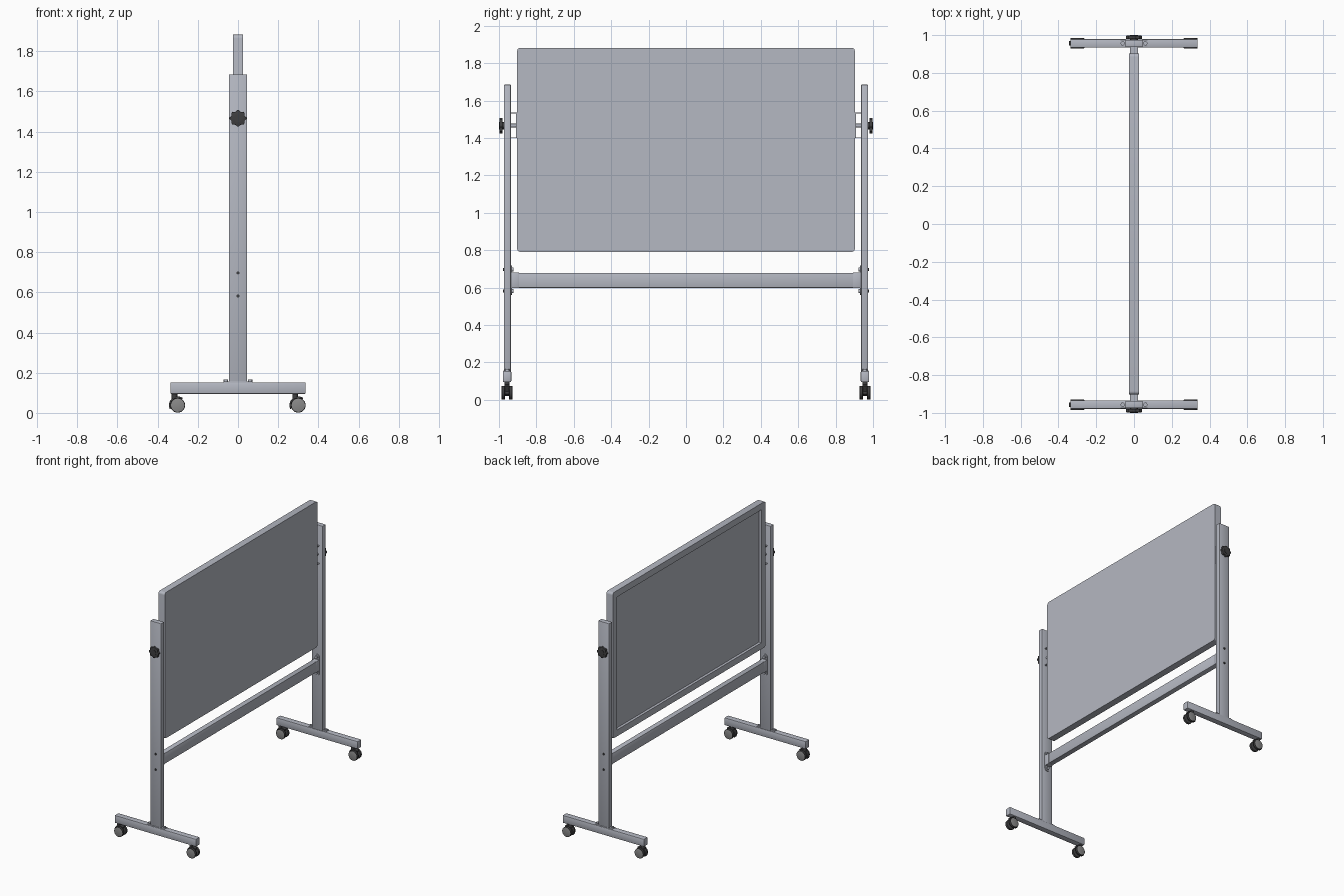
import bpy, bmesh, math
from mathutils import Matrix, Vector

cube = bpy.data.objects.get("Cube")
if cube:
    bpy.data.objects.remove(cube, do_unlink=True)


def material(name, color):
    m = bpy.data.materials.new(name)
    m.use_nodes = True
    m.diffuse_color = (*color, 1)
    m.node_tree.nodes["Principled BSDF"].inputs["Base Color"].default_value = (*color, 1)
    return m


METAL = material("pale grey metal", (0.46, 0.48, 0.54))
DARK = material("dark plastic", (0.05, 0.05, 0.052))
GREY = material("mid grey wheel cap", (0.25, 0.25, 0.25))


def finish(name, bm, mats, smooth=False):
    bmesh.ops.recalc_face_normals(bm, faces=bm.faces[:])
    me = bpy.data.meshes.new(name)
    bm.to_mesh(me)
    bm.free()
    for m in mats:
        me.materials.append(m)
    ob = bpy.data.objects.new(name, me)
    bpy.context.scene.collection.objects.link(ob)
    if smooth:
        bpy.ops.object.select_all(action='DESELECT')
        ob.select_set(True)
        bpy.context.view_layer.objects.active = ob
        bpy.ops.object.shade_smooth_by_angle(angle=math.radians(35))
    return ob


def box(name, x, y, z, mat=METAL, bevel=0):
    """Box between the (low, high) limits on each axis."""
    lims = [sorted(v) for v in (x, y, z)]
    size = [b - a for a, b in lims]
    mid = [(a + b) / 2 for a, b in lims]
    bm = bmesh.new()
    bmesh.ops.create_cube(bm, size=1, matrix=Matrix.Translation(mid) @ Matrix.Diagonal((*size, 1)))
    if bevel:
        bmesh.ops.bevel(bm, geom=bm.edges[:], offset=bevel, segments=2, profile=0.5, affect='EDGES')
    return finish(name, bm, [mat], bevel > 0)


def prism(name, pts, y0, y1, mat=METAL, bevel=0):
    """Outline in x and z, extruded along y."""
    bm = bmesh.new()
    f = bm.faces.new([bm.verts.new((x, y0, z)) for x, z in pts])
    ext = bmesh.ops.extrude_face_region(bm, geom=[f])["geom"]
    bmesh.ops.translate(bm, verts=[v for v in ext if isinstance(v, bmesh.types.BMVert)], vec=(0, y1 - y0, 0))
    if bevel:
        rims = [e for e in bm.edges if abs(e.verts[0].co.y - e.verts[1].co.y) < 1e-6]
        bmesh.ops.bevel(bm, geom=rims, offset=bevel, segments=2, profile=0.5, affect='EDGES')
    return finish(name, bm, [mat], True)


def circle(cx, cz, r, n=24, a0=0.0, a1=math.tau):
    full = abs(a1 - a0 - math.tau) < 1e-6
    k = n if full else n - 1
    return [(cx + r * math.cos(a0 + (a1 - a0) * i / k), cz + r * math.sin(a0 + (a1 - a0) * i / k))
            for i in range(n)]


def upright_disc(name, x, y, z0, z1, r, mat):
    bm = bmesh.new()
    bmesh.ops.create_cone(bm, cap_ends=True, segments=16, radius1=r, radius2=r, depth=z1 - z0,
                          matrix=Matrix.Translation((x, y, (z0 + z1) / 2)))
    return finish(name, bm, [mat], True)


# Board: rounded slab with a framed recess on the -x side
HY, Z0, Z1, HX, R = 0.903, 0.791, 1.882, 0.026, 0.018
outline = []
for i, (cy, cz) in enumerate([(HY - R, Z1 - R), (R - HY, Z1 - R), (R - HY, Z0 + R), (HY - R, Z0 + R)]):
    outline += circle(cy, cz, R, 6, i * math.pi / 2, (i + 1) * math.pi / 2)
bm = bmesh.new()
back = [bm.verts.new((-HX, y, z)) for y, z in outline]
front = [bm.verts.new((HX, y, z)) for y, z in outline]
bm.faces.new(front)
face = bm.faces.new(back[::-1])
n = len(outline)
for i in range(n):
    bm.faces.new((back[i], back[(i + 1) % n], front[(i + 1) % n], front[i]))
# Inner rim is a plain rectangle: each corner group joins to one point
bmesh.ops.delete(bm, geom=[face], context='FACES_ONLY')
B, D = 0.048, 0.02
rect = [(HY - B, Z1 - B), (B - HY, Z1 - B), (B - HY, Z0 + B), (HY - B, Z0 + B)]
rim = [bm.verts.new((-HX, y, z)) for y, z in rect]
floor = [bm.verts.new((-HX + D, y, z)) for y, z in rect]
for i in range(4):
    j = (i + 1) % 4
    for k in range(5):
        bm.faces.new((back[i * 6 + k], back[i * 6 + k + 1], rim[i]))
    bm.faces.new((back[i * 6 + 5], back[j * 6], rim[j], rim[i]))
    bm.faces.new((rim[i], rim[j], floor[j], floor[i]))
bm.faces.new(floor)
finish("board", bm, [METAL], True)

# Lower cross rail
box("cross_rail", (-0.02, 0.02), (-0.896, 0.896), (0.599, 0.679), bevel=0.003)


def caster(tag, x, y):
    """Twin-wheel caster, trailing toward +x."""
    c = 0.038
    upright_disc(f"caster_stem_{tag}", x - 0.016, y, 0.06, 0.097, 0.014, DARK)
    prism(f"caster_hood_{tag}", circle(x, c, 0.044, 16, math.radians(55), math.radians(205)) + [(x, c - 0.008)],
          y - 0.013, y + 0.013, DARK, 0.002)
    prism(f"caster_axle_{tag}", circle(x, c, 0.012, 12), y - 0.02, y + 0.02, DARK)
    for s, side in ((-1, "a"), (1, "b")):
        wheel = prism(f"caster_wheel_{side}_{tag}", circle(x, c, 0.037), y + s * 0.011, y + s * 0.029, DARK, 0.004)
        wheel.data.materials.append(GREY)
        for p in wheel.data.polygons:
            if p.normal.y * s > 0.95:
                p.material_index = 1


for s, end in ((-1, "front"), (1, "back")):
    # Post, foot and the plate that joins them
    box(f"post_{end}", (-0.045, 0.045), (s * 0.936, s * 0.974), (0.15, 1.685), bevel=0.004)
    box(f"foot_{end}", (-0.337, 0.337), (s * 0.934, s * 0.979), (0.095, 0.152), bevel=0.005)
    box(f"foot_plate_{end}", (-0.072, 0.072), (s * 0.937, s * 0.976), (0.15, 0.157), bevel=0.002)
    for sx, side in ((-1, "right"), (1, "left")):
        upright_disc(f"foot_bolt_{end}_{side}", sx * 0.06, s * 0.956, 0.156, 0.165, 0.011, METAL)
        caster(f"{end}_{side}", sx * 0.3, s * 0.957)

    # Rail end: sleeve, long rounded plate and bolts
    box(f"rail_sleeve_{end}", (-0.021, 0.021), (s * 0.893, s * 0.934), (0.598, 0.68), bevel=0.002)
    prism(f"rail_plate_{end}", circle(0, 0.697, 0.021, 10, 0, math.pi)
          + circle(0, 0.581, 0.021, 10, math.pi, math.tau), s * 0.93, s * 0.9365)
    for z in (0.697, 0.581):
        prism(f"rail_bolt_inner_{end}", circle(0, z, 0.011, 12), s * 0.921, s * 0.931)
        prism(f"rail_bolt_outer_{end}", circle(0, z, 0.008, 12), s * 0.973, s * 0.979, DARK)

    # Pivot bracket: plate on the board edge, two arms, shaft
    box(f"pivot_plate_{end}", (-0.02, 0.02), (s * 0.902, s * 0.908), (1.399, 1.535))
    for z in (1.399, 1.531):
        box(f"pivot_arm_{end}", (-0.02, 0.02), (s * 0.905, s * 0.936), (z, z + 0.004))
    prism(f"pivot_shaft_{end}", circle(0, 1.466, 0.01, 16), s * 0.905, s * 0.98)

    # Lobed clamping knob
    lobes = []
    for i in range(64):
        a = math.tau * i / 64
        r = 0.0385 + 0.0035 * math.cos(8 * a)
        lobes.append((r * math.cos(a), 1.466 + r * math.sin(a)))
    prism(f"knob_grip_{end}", lobes, s * 0.98, s * 0.997, DARK, 0.002)
    prism(f"knob_hub_{end}", circle(0, 1.466, 0.02), s * 0.973, s * 1.0, DARK)
